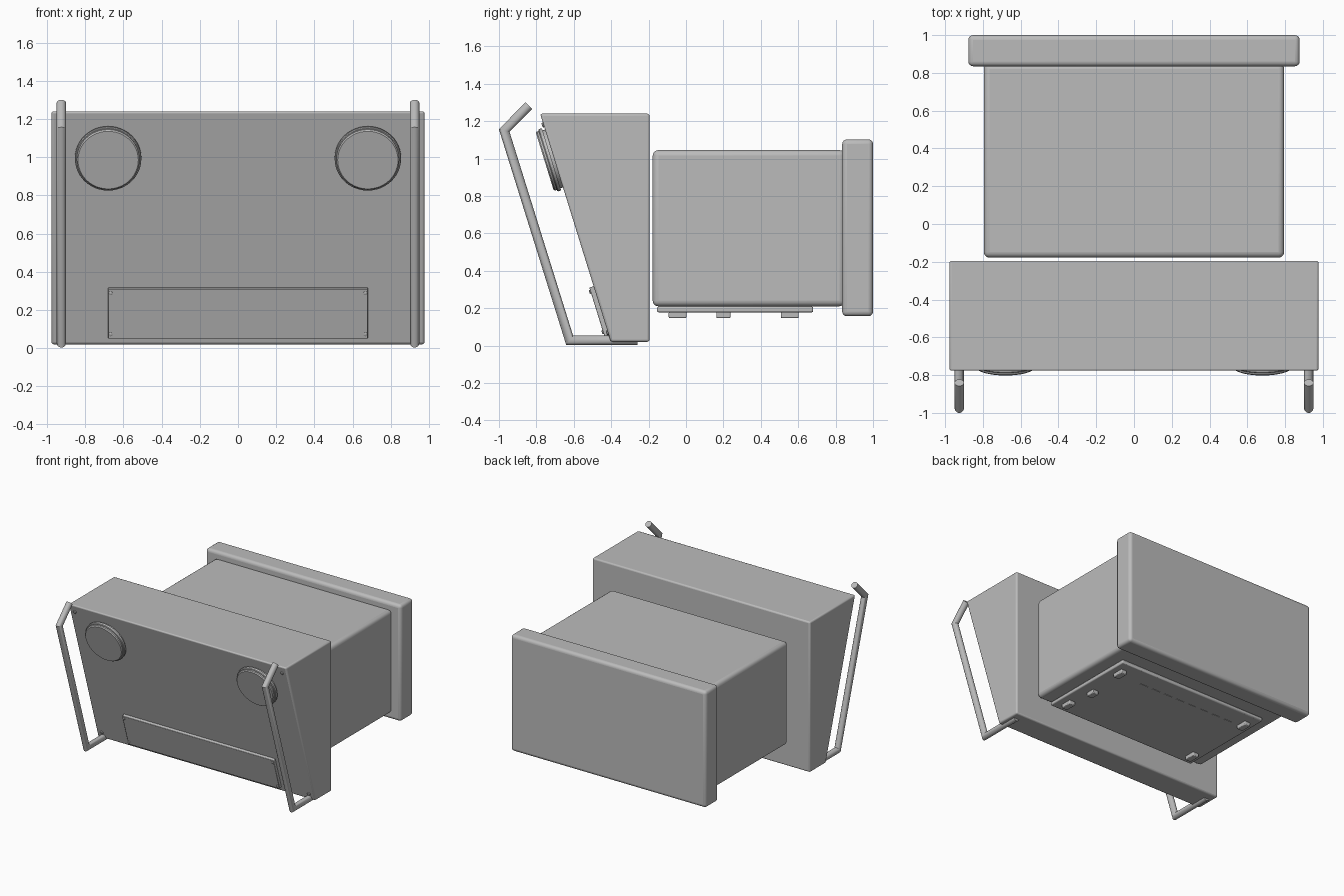
import bpy, bmesh, math
from mathutils import Vector, Matrix

if "Cube" in bpy.data.objects:
    bpy.data.objects.remove(bpy.data.objects["Cube"])

grey = bpy.data.materials.new("light grey metal")
grey.diffuse_color = (0.5, 0.5, 0.5, 1)
grey.use_nodes = True
grey.node_tree.nodes["Principled BSDF"].inputs["Base Color"].default_value = grey.diffuse_color


def make(name, bm, bevel=0, segs=3):
    bmesh.ops.recalc_face_normals(bm, faces=bm.faces)
    me = bpy.data.meshes.new(name)
    bm.to_mesh(me)
    bm.free()
    me.materials.append(grey)
    ob = bpy.data.objects.new(name, me)
    bpy.context.collection.objects.link(ob)
    if bevel:
        mod = ob.modifiers.new("Bevel", 'BEVEL')
        mod.width, mod.segments = bevel, segs
    bpy.ops.object.select_all(action='DESELECT')
    ob.select_set(True)
    bpy.context.view_layer.objects.active = ob
    bpy.ops.object.shade_smooth_by_angle(angle=math.radians(35))
    return ob


def prism(name, profile, half, bevel=0):
    """Extrude a y-z profile across x."""
    bm = bmesh.new()
    face = bm.faces.new([bm.verts.new((-half, y, z)) for y, z in profile])
    ext = bmesh.ops.extrude_face_region(bm, geom=[face])
    verts = [v for v in ext["geom"] if isinstance(v, bmesh.types.BMVert)]
    bmesh.ops.translate(bm, vec=(2 * half, 0, 0), verts=verts)
    return make(name, bm, bevel)


def box(name, x0, x1, y0, y1, z0, z1, bevel=0, segs=3):
    bm = bmesh.new()
    bmesh.ops.create_cube(bm, size=1)
    bmesh.ops.scale(bm, vec=(x1 - x0, y1 - y0, z1 - z0), verts=bm.verts)
    bmesh.ops.translate(bm, vec=((x0 + x1) / 2, (y0 + y1) / 2, (z0 + z1) / 2), verts=bm.verts)
    return make(name, bm, bevel, segs)


# Frame of the sloping front face: local x across, y up the slope, z outward
TOP, BOT = Vector((0, -0.78, 1.24)), Vector((0, -0.402, 0.02))
UP = (TOP - BOT).normalized()
OUT = Vector((1, 0, 0)).cross(UP)


def on_front(x, z):
    p = BOT.lerp(TOP, (z - BOT.z) / (TOP.z - BOT.z))
    m = Matrix((Vector((1, 0, 0)), UP, OUT)).transposed().to_4x4()
    m.translation = (x, p.y, z)
    return m


def lathe(name, profile, matrix, n=48):
    """Stack of rings given as radius, height pairs, capped at both ends."""
    bm = bmesh.new()
    rings = [[bm.verts.new(matrix @ Vector((r * math.cos(2 * math.pi * i / n),
                                            r * math.sin(2 * math.pi * i / n), h)))
              for i in range(n)] for r, h in profile]
    for a, b in zip(rings, rings[1:]):
        for i in range(n):
            bm.faces.new((a[i], a[(i + 1) % n], b[(i + 1) % n], b[i]))
    bm.faces.new(rings[0])
    bm.faces.new(rings[-1])
    return make(name, bm)


def tube(name, x, path, radius, n=20):
    """Round bar along a y-z path with mitred corners."""
    pts = [Vector((x, y, z)) for y, z in path]
    dirs = [(b - a).normalized() for a, b in zip(pts, pts[1:])]
    bm, rings = bmesh.new(), []
    side = Vector((1, 0, 0))
    for i, p in enumerate(pts):
        d0, d1 = dirs[max(i - 1, 0)], dirs[min(i, len(dirs) - 1)]
        t = (d0 + d1).normalized()
        nrm = side.cross(t) / t.dot(d0)
        rings.append([bm.verts.new(p + radius * (side * math.cos(k * 2 * math.pi / n)
                                                 + nrm * math.sin(k * 2 * math.pi / n)))
                      for k in range(n)])
    for a, b in zip(rings, rings[1:]):
        for i in range(n):
            bm.faces.new((a[i], a[(i + 1) % n], b[(i + 1) % n], b[i]))
    bm.faces.new(rings[0])
    bm.faces.new(rings[-1])
    return make(name, bm)


# Wedge-shaped front housing
prism("front_housing", [(TOP.y, TOP.z), (-0.195, TOP.z), (-0.195, BOT.z), (BOT.y, BOT.z)], 0.977, 0.012)

# Rear body and the thick rear lid
box("rear_body", -0.795, 0.795, -0.178, 0.85, 0.21, 1.045, 0.03, 4)
box("rear_lid", -0.877, 0.877, 0.835, 1.0, 0.157, 1.102, 0.025, 4)

# Base plate with feet and a row of slits
box("base_plate", -0.68, 0.68, -0.155, 0.68, 0.178, 0.208, 0.008, 2)
for i, (x, y, w) in enumerate([(0.6, 0.555, 0.095), (-0.6, 0.555, 0.095), (0.57, 0.2, 0.075),
                               (0.6, -0.045, 0.095), (-0.6, -0.045, 0.095)]):
    box(f"foot_{i}", x - 0.027, x + 0.027, y - w / 2, y + w / 2, 0.147, 0.18, 0.006, 2)
for i in range(8):
    x = 0.34 - i * 0.117
    box(f"slit_{i}", x - 0.035, x + 0.035, 0.515, 0.525, 0.175, 0.18)

# Lower front panel
panel = box("front_panel", -0.68, 0.68, -0.137, 0.137, -0.005, 0.024, 0.004, 2)
panel.data.transform(on_front(0, 0.186))

# Parts repeated left and right: side bars, round knobs and screws
for s, side in ((-1, "left"), (1, "right")):
    tube(f"{side}_bar", s * 0.925,
         [(-0.84, 1.283), (-0.972, 1.15), (-0.622, 0.028), (-0.26, 0.028)], 0.025)
    lathe(f"{side}_knob", [(0.162, -0.005), (0.162, 0.014), (0.174, 0.014), (0.174, 0.03),
                           (0.17, 0.035), (0.165, 0.035), (0.165, 0.045), (0.158, 0.052)],
          on_front(s * 0.68, 1.0))
    for z in (0.08, 0.295):
        lathe(f"{side}_panel_screw", [(0.01, 0.02), (0.01, 0.029), (0.007, 0.031)],
              on_front(s * 0.667, z), 16)
    for z in (0.07, 1.18):
        lathe(f"{side}_housing_screw", [(0.013, -0.002), (0.013, 0.006), (0.009, 0.009)],
              on_front(s * 0.93, z), 16)
